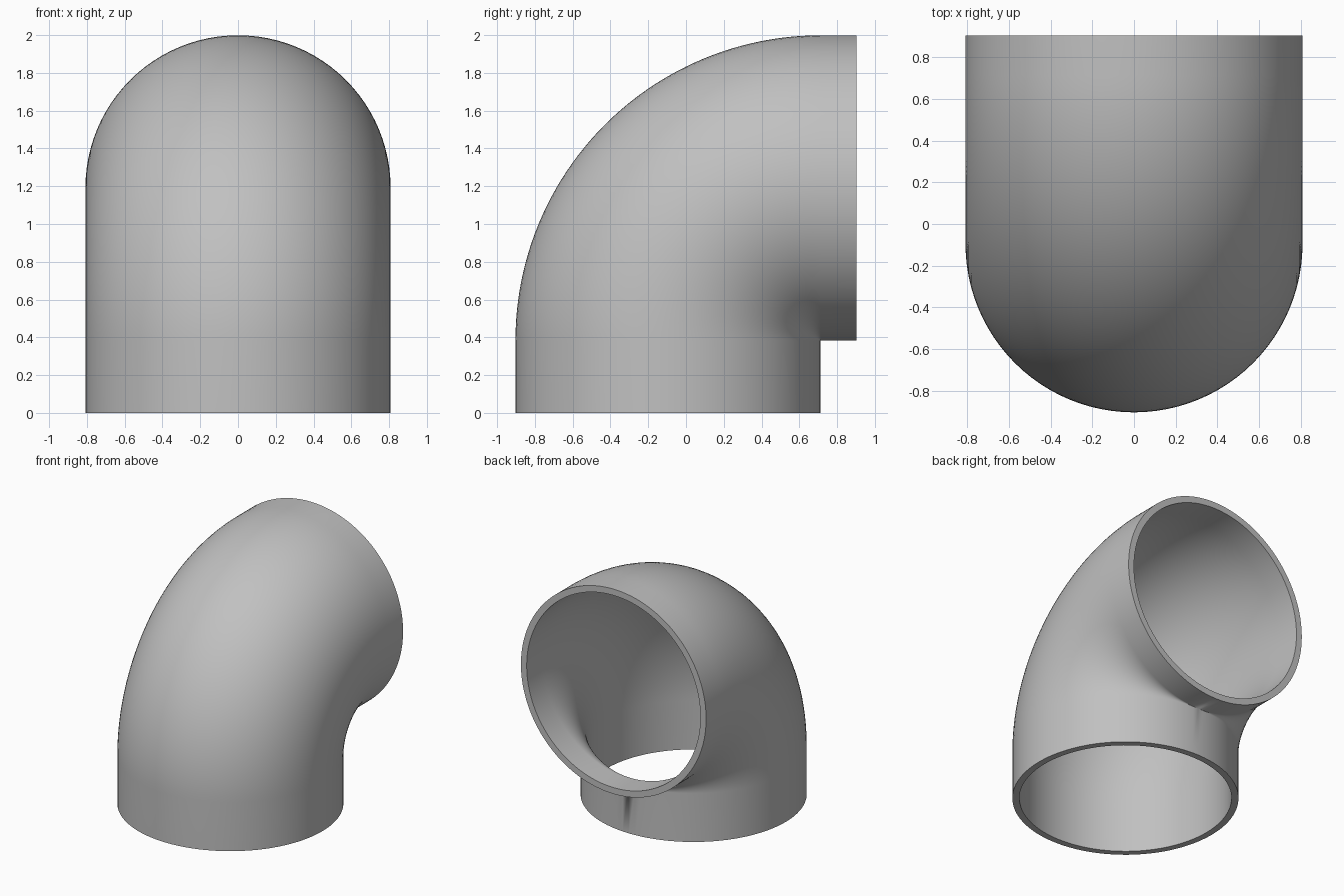
import bpy, bmesh
from math import sin, cos, pi, radians
from mathutils import Vector

if "Cube" in bpy.data.objects:
    bpy.data.objects.remove(bpy.data.objects["Cube"])

R_OUT, R_IN = 0.808, 0.758      # pipe radii
LEG = 0.383                     # straight length below the bend
END_Y = 0.903                   # plane of the upper mouth
BEND_Y = -END_Y + 2 * R_OUT     # bend pivot; bend radius equals pipe radius
SIDES, STEPS = 96, 48

grey = bpy.data.materials.new("grey")
grey.diffuse_color = (0.53, 0.53, 0.53, 1)
grey.use_nodes = True
grey.node_tree.nodes["Principled BSDF"].inputs["Base Color"].default_value = grey.diffuse_color


def stations():
    """Ring centres and outward (away from pivot) directions along the pipe."""
    out = [(Vector((0, BEND_Y - R_OUT, 0)), Vector((0, -1, 0)))]
    for i in range(STEPS + 1):
        a = pi / 2 * i / STEPS
        d = Vector((0, -cos(a), sin(a)))
        out.append((Vector((0, BEND_Y, LEG)) + d * R_OUT, d))
    out.append((Vector((0, END_Y, LEG + R_OUT)), Vector((0, 0, 1))))
    return out


def ring(bm, centre, d, r):
    side = Vector((1, 0, 0))
    return [bm.verts.new(centre + r * (cos(t) * d + sin(t) * side))
            for t in (2 * pi * k / SIDES for k in range(SIDES))]


def bridge(bm, a, b):
    for k in range(SIDES):
        n = (k + 1) % SIDES
        bm.faces.new((a[k], a[n], b[n], b[k]))


# Elbow pipe: outer wall, inner wall and the two flat rims
bm = bmesh.new()
outer = [ring(bm, c, d, R_OUT) for c, d in stations()]
inner = [ring(bm, c, d, R_IN) for c, d in stations()]
for wall in (outer, inner):
    for a, b in zip(wall, wall[1:]):
        bridge(bm, a, b)
bridge(bm, outer[0], inner[0])
bridge(bm, outer[-1], inner[-1])

# Close the pinched inside corner of the bend
bmesh.ops.remove_doubles(bm, verts=bm.verts[:], dist=0.0003)
bmesh.ops.recalc_face_normals(bm, faces=bm.faces[:])

mesh = bpy.data.meshes.new("elbow_pipe")
bm.to_mesh(mesh)
bm.free()
mesh.materials.append(grey)
elbow = bpy.data.objects.new("elbow_pipe", mesh)
bpy.context.collection.objects.link(elbow)
bpy.context.view_layer.objects.active = elbow
elbow.select_set(True)
bpy.ops.object.shade_smooth_by_angle(angle=radians(30))
